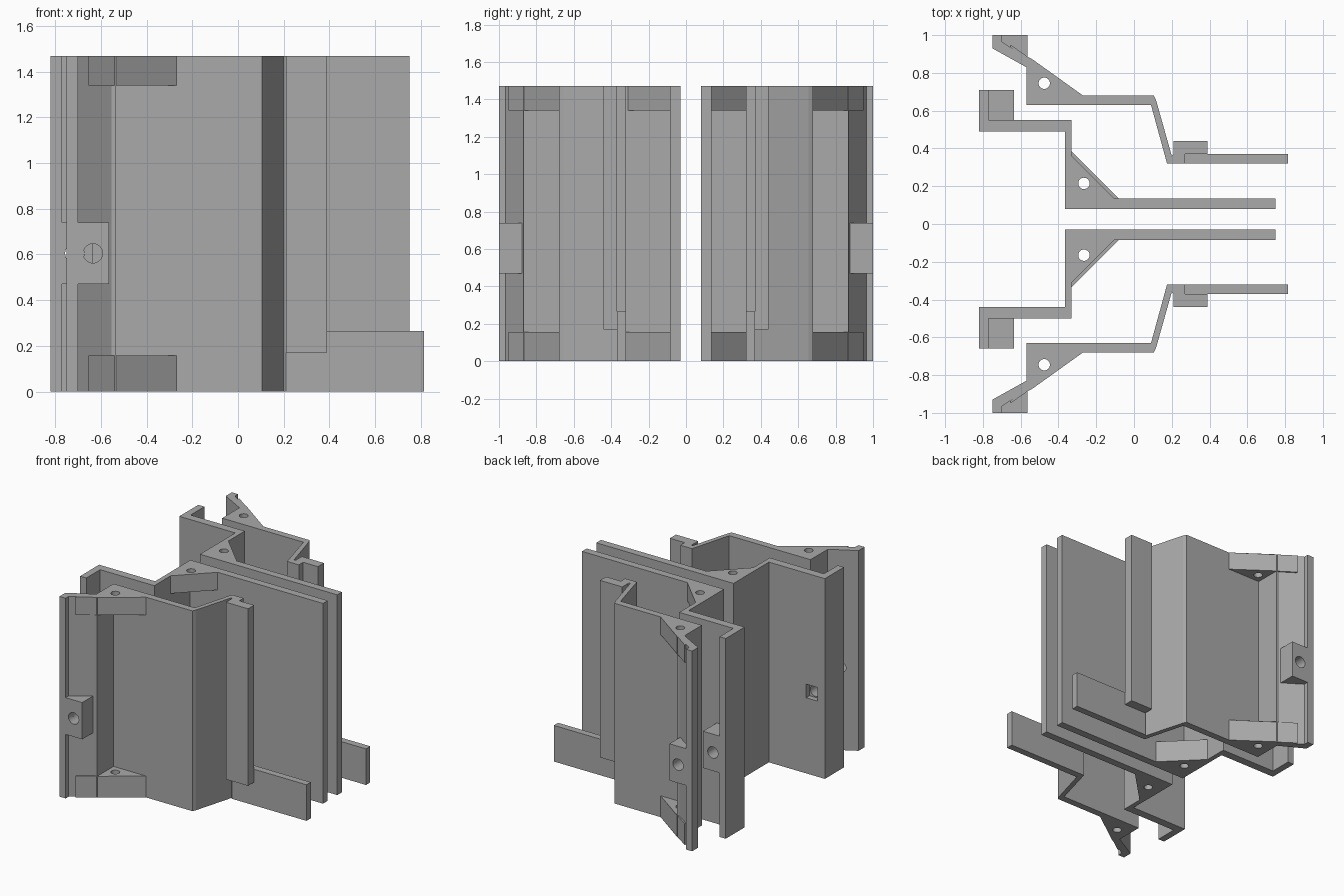
import bpy, bmesh
from mathutils import Matrix

if "Cube" in bpy.data.objects:
    bpy.data.objects.remove(bpy.data.objects["Cube"], do_unlink=True)

grey = bpy.data.materials.new("plain grey")
grey.use_nodes = True
COLOR = (0.40, 0.40, 0.40, 1)
grey.diffuse_color = COLOR
grey.node_tree.nodes["Principled BSDF"].inputs["Base Color"].default_value = COLOR

TOP = 1.47


def add_object(name, bm):
    bmesh.ops.recalc_face_normals(bm, faces=bm.faces)
    mesh = bpy.data.meshes.new(name)
    bm.to_mesh(mesh)
    bm.free()
    obj = bpy.data.objects.new(name, mesh)
    bpy.context.collection.objects.link(obj)
    mesh.materials.append(grey)
    return obj


def prism(name, outline, z0, z1, flip):
    """Extrude a plan outline between two heights; flip maps y to its side."""
    bm = bmesh.new()
    face = bm.faces.new([bm.verts.new((x, flip(y), z0)) for x, y in outline])
    solid = bmesh.ops.extrude_face_region(bm, geom=[face])
    verts = [v for v in solid["geom"] if isinstance(v, bmesh.types.BMVert)]
    bmesh.ops.translate(bm, verts=verts, vec=(0, 0, z1 - z0))
    return add_object(name, bm)


def box(x0, x1, y0, y1):
    return [(x0, y0), (x1, y0), (x1, y1), (x0, y1)]


def rod(x, y, z, radius, length, along_y=False):
    bm = bmesh.new()
    turn = Matrix.Rotation(1.5707963, 4, "X") if along_y else Matrix()
    bmesh.ops.create_cone(bm, cap_ends=True, segments=32, radius1=radius, radius2=radius,
                          depth=length, matrix=Matrix.Translation((x, y, z)) @ turn)
    return add_object("hole_cutter", bm)


def cut(targets, cutter):
    """Bake a boolean difference into each target, then drop the cutter."""
    cutter.hide_render = True
    for obj in targets:
        mod = obj.modifiers.new("hole", "BOOLEAN")
        mod.operation, mod.solver, mod.object = "DIFFERENCE", "EXACT", cutter
        bpy.context.view_layer.update()
        graph = bpy.context.evaluated_depsgraph_get()
        baked = bpy.data.meshes.new_from_object(obj.evaluated_get(graph))
        obj.modifiers.clear()
        obj.data = baked
    bpy.data.objects.remove(cutter, do_unlink=True)


# Plan outlines
outer_wall = [(-0.57, 0.63), (0.09, 0.63), (0.175, 0.32), (0.27, 0.32), (0.27, 0.37),
              (0.21, 0.37), (0.2, 0.36), (0.117, 0.655), (0.105, 0.68), (-0.535, 0.68),
              (-0.535, 0.87), (-0.555, 0.87), (-0.7, 0.965), (-0.7, 1), (-0.75, 1),
              (-0.75, 0.93), (-0.57, 0.83)]
outer_gusset = [(-0.535, 0.68), (-0.27, 0.68), (-0.655, 0.95), (-0.655, 0.936),
                (-0.555, 0.87), (-0.535, 0.87)]
outer_block = [(-0.7, 1), (-0.565, 1), (-0.565, 0.877), (-0.7, 0.965)]
inner_wall = [(-0.365, 0.08), (0.75, 0.08), (0.75, 0.135), (-0.33, 0.135), (-0.33, 0.55),
              (-0.77, 0.55), (-0.77, 0.71), (-0.82, 0.71), (-0.82, 0.49), (-0.365, 0.49)]


def build_side(side, flip_outer, flip_inner):
    # Outer bracket: folded wall, low arm and tall stop rib
    wall = prism(side + "_outer_wall", outer_wall, 0, TOP, flip_outer)
    prism(side + "_outer_arm", box(0.27, 0.815, 0.32, 0.37), 0, 0.265, flip_outer)
    prism(side + "_outer_rib", box(0.21, 0.39, 0.37, 0.44), 0.17, TOP, flip_outer)
    block = prism(side + "_outer_bolt_block", outer_block, 0.47, 0.74, flip_outer)
    cut([wall, block], rod(-0.635, flip_outer(0.93), 0.605, 0.042, 0.4, True))

    # Inner bracket: long plate with stepped flange
    inner = prism(side + "_inner_wall", inner_wall, 0, TOP, flip_inner)
    lug = prism(side + "_inner_bolt_block", box(-0.77, -0.635, 0.55, 0.71), 0.47, 0.74,
                flip_inner)
    cut([inner, lug], rod(-0.715, flip_inner(0.6), 0.605, 0.042, 0.4, True))
    pocket = prism("nut_cutter", box(-0.762, -0.668, 0.45, 0.53), 0.555, 0.655, flip_inner)
    cut([inner], pocket)

    # Corner gussets at both ends, each drilled vertically
    for level, z0, z1, reach in (("lower", 0, 0.157, 0.385), ("upper", 1.34, TOP, 0.36)):
        gusset = prism(f"{side}_outer_{level}_gusset", outer_gusset, z0, z1, flip_outer)
        cut([gusset], rod(-0.475, flip_outer(0.745), (z0 + z1) / 2, 0.03, 0.4))
        corner = [(-0.33, 0.135), (reach - 0.465, 0.135), (-0.33, reach)]
        gusset = prism(f"{side}_inner_{level}_gusset", corner, z0, z1, flip_inner)
        cut([gusset], rod(-0.265, flip_inner(0.215), (z0 + z1) / 2, 0.03, 0.4))


build_side("back", lambda y: y, lambda y: y)
build_side("front", lambda y: -y, lambda y: 0.05 - y)
